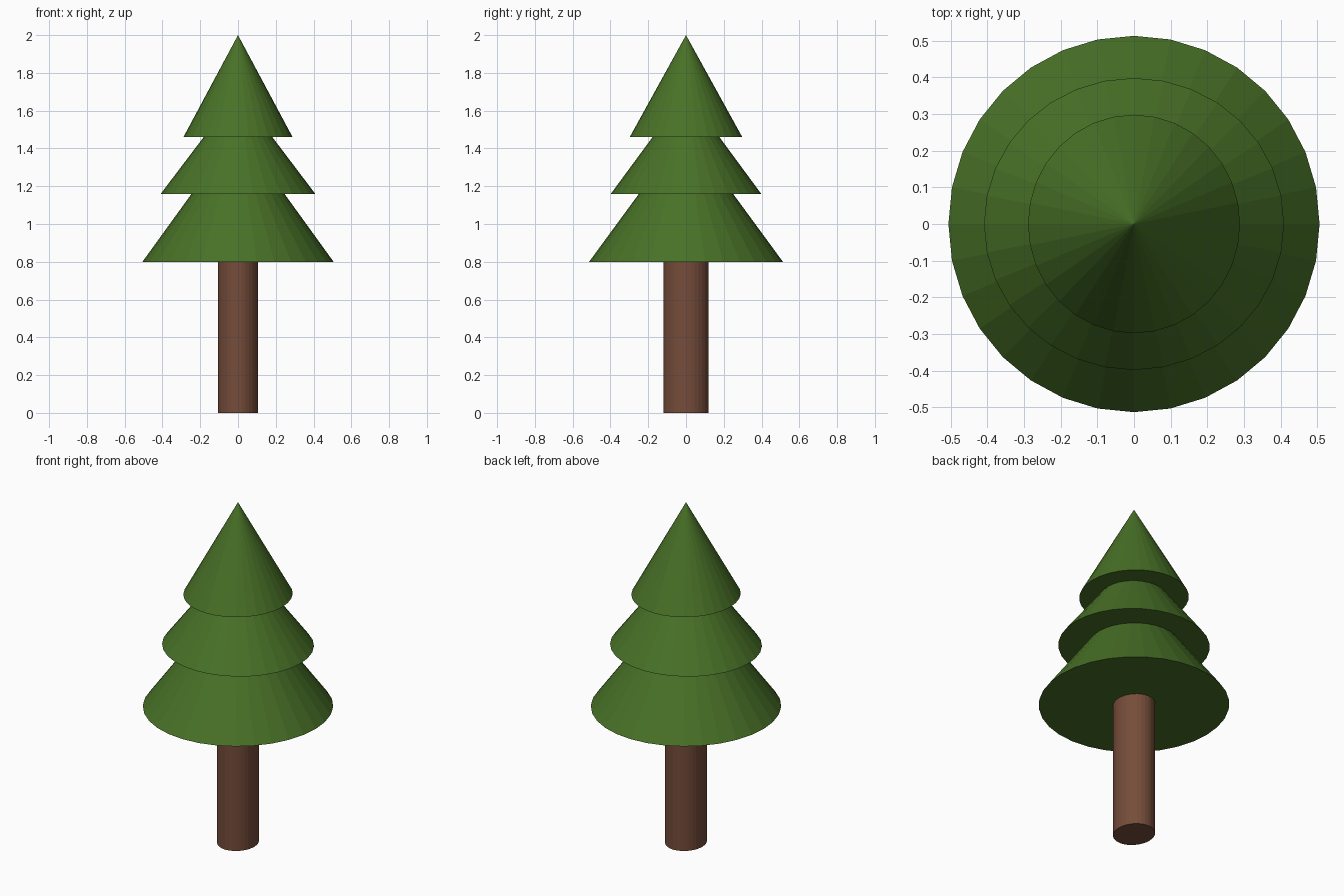
import bpy

if "Cube" in bpy.data.objects:
    bpy.data.objects.remove(bpy.data.objects["Cube"])


def material(name, color):
    m = bpy.data.materials.new(name)
    m.diffuse_color = (*color, 1.0)
    m.use_nodes = True
    m.node_tree.nodes["Principled BSDF"].inputs["Base Color"].default_value = m.diffuse_color
    return m


def tapered(name, rx, ry, top, z0, z1, mat):
    """Flat-faced 32-sided cone or cylinder, slightly oval, from z0 to z1."""
    bpy.ops.mesh.primitive_cone_add(vertices=32, radius1=1, radius2=top,
                                    depth=z1 - z0)
    ob = bpy.context.object
    ob.name = name
    for v in ob.data.vertices:
        v.co.x *= rx
        v.co.y *= ry
        v.co.z += (z0 + z1) / 2
    ob.location = (0, 0, 0)
    ob.data.materials.append(mat)
    return ob


green = material("needle green", (0.065, 0.165, 0.020))
brown = material("bark brown", (0.178, 0.073, 0.042))

# Trunk
tapered("trunk", 0.107, 0.12, 1, 0.0, 0.81, brown)

# Foliage tiers, bottom to top: x radius, y radius, base, apex
tiers = {
    "lower_foliage": (0.506, 0.513, 0.80, 1.50),
    "middle_foliage": (0.409, 0.398, 1.16, 1.70),
    "upper_foliage": (0.289, 0.298, 1.46, 2.00),
}
for name, (rx, ry, z0, z1) in tiers.items():
    tapered(name, rx, ry, 0, z0, z1, green)
